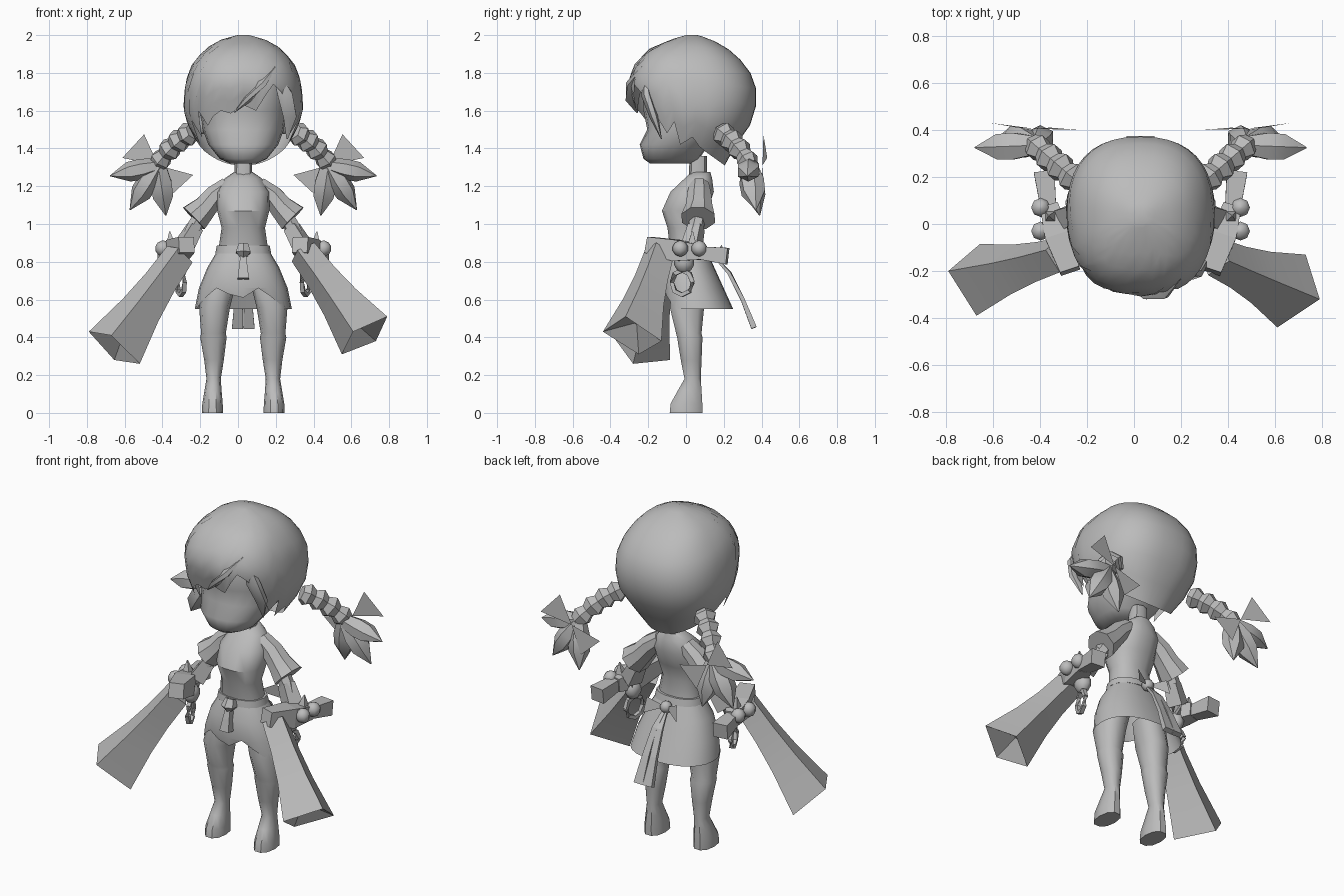
import bpy, bmesh, math
from mathutils import Vector as V

if "Cube" in bpy.data.objects:
    bpy.data.objects.remove(bpy.data.objects["Cube"])

CX = 0.028  # body axis
grey = bpy.data.materials.new("plain_grey")
grey.diffuse_color = (0.5, 0.5, 0.5, 1)
grey.use_nodes = True
grey.node_tree.nodes["Principled BSDF"].inputs["Base Color"].default_value = grey.diffuse_color


def make(name, verts, faces, smooth=40):
    bm = bmesh.new()
    vs = [bm.verts.new(v) for v in verts]
    for f in faces:
        bm.faces.new([vs[i] for i in f])
    bmesh.ops.recalc_face_normals(bm, faces=bm.faces)
    me = bpy.data.meshes.new(name)
    bm.to_mesh(me)
    bm.free()
    ob = bpy.data.objects.new(name, me)
    bpy.context.collection.objects.link(ob)
    me.materials.append(grey)
    if smooth:
        bpy.ops.object.select_all(action='DESELECT')
        bpy.context.view_layer.objects.active = ob
        ob.select_set(True)
        bpy.ops.object.shade_smooth_by_angle(angle=math.radians(smooth))
    return ob


def skin(name, rings, caps=(True, True), smooth=40):
    n = len(rings[0])
    verts = [p for r in rings for p in r]
    faces = [(k * n + i, k * n + (i + 1) % n, (k + 1) * n + (i + 1) % n, (k + 1) * n + i)
             for k in range(len(rings) - 1) for i in range(n)]
    if caps[0]:
        faces.append(list(range(n)))
    if caps[1]:
        faces.append([len(verts) - n + i for i in range(n)])
    return make(name, verts, faces, smooth)


def oval(x, rx, y0, y1, z, a, e=2.3):
    c, s = math.cos(a), math.sin(a)
    px = math.copysign(abs(c) ** (2 / e), c)
    py = math.copysign(abs(s) ** (2 / e), s)
    return V((x + rx * px, (y0 + y1) / 2 + (y1 - y0) / 2 * py, z))


def loft(name, rows, n=14, hem=None, **kw):
    """rows: z, centre x, half width, front y, back y"""
    rings = []
    for k, (z, x, rx, y0, y1) in enumerate(rows):
        ring = [oval(x, rx, y0, y1, z, 2 * math.pi * i / n) for i in range(n)]
        if hem and k == len(rows) - 1:
            for i, p in enumerate(ring):
                p.z += hem(i)
        rings.append(ring)
    return skin(name, rings, **kw)


def tube(name, pts, radii, n=6, flat=1.0, smooth=40):
    pts = [V(p) for p in pts]
    rings = []
    for k, p in enumerate(pts):
        d = (pts[min(k + 1, len(pts) - 1)] - pts[max(k - 1, 0)]).normalized()
        u = d.cross(V((0, 0, 1)) if abs(d.z) < 0.9 else V((0, 1, 0))).normalized()
        w = d.cross(u)
        rings.append([p + radii[k] * (u * math.cos(a) + w * math.sin(a) * flat)
                      for a in [2 * math.pi * (i + 0.5) / n for i in range(n)]])
    return skin(name, rings, smooth=smooth)


def ball(name, p, r, scale=(1, 1, 1)):
    rings = [[V(p) + V((r * math.sin(t) * math.cos(a) * scale[0], r * math.sin(t) * math.sin(a) * scale[1],
                        r * math.cos(t) * scale[2])) for a in [math.pi * i / 4 for i in range(8)]]
             for t in [0.15 + (math.pi - 0.3) * k / 5 for k in range(6)]]
    return skin(name, rings, smooth=60)


# Head with face
loft("head", [(1.32, CX, .07, -.19, .03), (1.345, CX, .125, -.225, .07), (1.42, CX, .185, -.245, .12),
              (1.50, CX, .215, -.205, .2), (1.60, CX, .23, -.225, .25), (1.75, CX, .24, -.23, .28),
              (1.86, CX, .18, -.17, .2)], n=20, smooth=50)
loft("neck", [(1.18, CX, .05, .01, .11), (1.36, CX, .045, .02, .11)], n=8)

# Hair shell: width and depth by height, hem height by angle
PROF = [(1.28, .13, -.19, .19), (1.40, .225, -.22, .25), (1.50, .285, -.235, .33), (1.60, .318, -.265, .37),
        (1.75, .308, -.31, .372), (1.85, .27, -.27, .31), (1.93, .20, -.19, .22), (1.98, .11, -.07, .13),
        (2.0, .03, .0, .06)]


def prof(z):
    for a, b in zip(PROF, PROF[1:]):
        if z <= b[0]:
            t = max(0, (z - a[0]) / (b[0] - a[0]))
            return [a[i] + (b[i] - a[i]) * t for i in (1, 2, 3)]
    return PROF[-1][1:]


N = 40
FRONT = [1.46, 1.52, 1.42, 1.55, 1.46, 1.60, 1.52, 1.57, 1.60, 1.585, 1.63,
         1.60, 1.68, 1.74, 1.70, 1.63, 1.55, 1.48, 1.54, 1.42, 1.46]
hem = []
for i in range(N):
    if i < N // 2:
        hem.append(1.46 - .15 * math.sin(2 * math.pi * i / N) ** 0.6)
    else:
        hem.append(FRONT[i - N // 2])
rings = []
for k in range(11):
    t = math.sin(k / 10 * math.pi / 2)
    ring = []
    for i in range(N):
        z = hem[i] + (2.0 - hem[i]) * t
        rx, y0, y1 = prof(z)
        ring.append(oval(CX, rx, y0, y1, z, 2 * math.pi * i / N, 2.4))
    rings.append(ring)
skin("hair", rings, caps=(False, True), smooth=50)
# Swept fringe locks
tube("fringe_lock", [(.19, -.22, 1.83), (.12, -.275, 1.74), (.05, -.285, 1.66), (-.02, -.26, 1.59)],
     [.02, .05, .04, .004], flat=.5)
tube("fringe_lock_side", [(.2, -.21, 1.8), (.25, -.21, 1.68), (.275, -.17, 1.57), (.26, -.13, 1.45)],
     [.02, .045, .04, .004], flat=.6)

# Torso, belt and skirt
loft("bodice", [(1.275, CX, .05, .03, .13), (1.24, CX, .10, -.01, .14), (1.17, CX, .14, -.085, .15),
                (1.07, CX, .138, -.13, .115), (.98, CX, .115, -.10, .085), (.86, CX, .132, -.085, .10)])
loft("belt", [(.885, CX, .14, -.095, .11), (.845, CX, .148, -.10, .12)], n=14)
loft("skirt", [(.87, CX, .13, -.085, .105), (.77, CX, .19, -.125, .15), (.66, CX, .235, -.13, .20),
               (.55, CX, .257, -.125, .25)], n=24, caps=(True, False),
     hem=lambda i: {14: .03, 15: .07, 16: .11, 17: .08, 18: .06, 19: .11, 20: .07, 21: .03}.get(i, 0))
tube("belt_knot", [(CX, -.11, .89), (CX, -.125, .85), (CX, -.12, .83)], [.03, .045, .025], n=6)
tube("belt_tassel", [(CX, -.12, .85), (CX, -.135, .78), (CX, -.145, .71)], [.02, .03, .042], n=4, smooth=0)
# Sash at the back
ball("sash_knot", (CX, .15, .84), .035)
for s in (-1, 1):
    tube("sash_tail", [(CX, .14, .84), (CX + s * .015, .23, .74), (CX + s * .025, .3, .6), (CX + s * .03, .36, .45)],
         [.015, .025, .03, .042], n=4, flat=.5, smooth=0)
    make("sash_bow", [(CX, .15, .84), (CX + s * .10, .19, .89), (CX + s * .11, .21, .80)], [(0, 1, 2)], 0)


def P(s, x, y, z):
    return (CX + s * x, y, z)


for s, side in ((-1, "right"), (1, "left")):
    # Legs with boots
    loft(side + "_leg", [(.70, CX + s * .12, .085, -.07, .10), (.56, CX + s * .152, .082, -.09, .10),
                         (.42, CX + s * .158, .065, -.055, .085), (.40, CX + s * .158, .07, -.05, .09),
                         (.28, CX + s * .155, .052, -.03, .085), (.18, CX + s * .157, .038, -.01, .08),
                         (.12, CX + s * .16, .045, -.045, .085), (.05, CX + s * .163, .054, -.085, .09),
                         (.0, CX + s * .163, .056, -.09, .09)], n=10)
    # Ears
    ball(side + "_ear", P(s, .215, .02, 1.53), .05, (.5, .7, 1.1))
    # Flared sleeves, arms, cuffs and hands
    tube(side + "_sleeve", [P(s, .08, .07, 1.205), P(s, .15, .07, 1.15), P(s, .20, .07, 1.09), P(s, .262, .065, 1.03)],
         [.055, .068, .075, .095], n=8, flat=.9)
    tube(side + "_arm", [P(s, .19, .07, 1.1), P(s, .255, .055, .99), P(s, .31, .03, .89), P(s, .33, .01, .83)],
         [.04, .042, .036, .03], n=6)
    tube(side + "_cuff", [P(s, .255, .055, .985), P(s, .315, .03, .88)], [.05, .062], n=4, smooth=0)
    ball(side + "_hand", P(s, .33, -.01, .8), .055, (.8, 1, 1.1))
    # Pistol body, butt, lock and trigger guard
    tube(side + "_pistol_body", [P(s, .30, -.20, .89), P(s, .35, -.05, .86), P(s, .39, .08, .85)],
         [.06, .08, .055], n=4, smooth=0)
    tube(side + "_pistol_butt", [P(s, .39, .05, .85), P(s, .41, .22, .83)], [.045, .062], n=4, smooth=0)
    for y in (-.03, .07):
        ball(side + "_lock_knob", P(s, .425, y, .87), .042)
    tube(side + "_lock_spike", [P(s, .38, .03, .85), P(s, .39, .035, .96)], [.05, .004], n=4, smooth=0)
    loop = [P(s, .33 + .02 * math.cos(a), -.02 + .055 * math.cos(a), .69 + .065 * math.sin(a))
            for a in [math.pi * k / 4 for k in range(9)]]
    tube(side + "_trigger_guard", loop, [.016] * 9, n=4, smooth=0)
    # Plait, tail locks and ribbon
    a, b = V(P(s, .27, .18, 1.49)), V(P(s, .46, .345, 1.31))
    tube(side + "_plait", [a.lerp(b, k / 8) + V((0, 0, .02 * math.sin(math.pi * k / 8))) for k in range(9)],
         [.045, .068, .045, .068, .045, .066, .042, .06, .04], n=6, smooth=35)
    for tip, r in (((.705, .325, 1.255), .065), ((.60, .37, 1.075), .07), ((.41, .39, 1.045), .065)):
        e = V(P(s, *tip))
        c = V(P(s, .45, .335, 1.31))
        tube(side + "_tail_lock", [c, c.lerp(e, .35), c.lerp(e, .62), e], [.045, r, r * .95, .003], n=6, flat=.85)
    k = P(s, .45, .405, 1.31)
    make(side + "_ribbon", [k, P(s, .525, .41, 1.475), P(s, .64, .43, 1.35), P(s, .265, .40, 1.26),
                            P(s, .385, .41, 1.15)], [(0, 1, 2), (0, 3, 4)], 0)

# Flared square barrels with a sunken muzzle
BARRELS = {
    "left": ([(.79, -.32, .51), (.61, -.44, .43), (.55, -.25, .31), (.73, -.13, .38)], (.345, -.14, .85)),
    "right": ([(-.655, -.085, .28), (-.79, -.2, .43), (-.67, -.39, .41), (-.52, -.28, .26)], (-.31, -.13, .84)),
}
for side, (corners, start) in BARRELS.items():
    corners = [V(c) for c in corners]
    mid, start = sum(corners, V()) / 4, V(start)
    rings = [[start.lerp(mid, t) + (c - mid) * f for c in corners]
             for t, f in ((0, .5), (.3, .56), (.6, .7), (1, 1))]
    rings.append([mid.lerp(start, .15) + (c - mid) * .06 for c in corners])
    skin(side + "_barrel", rings, smooth=30)
